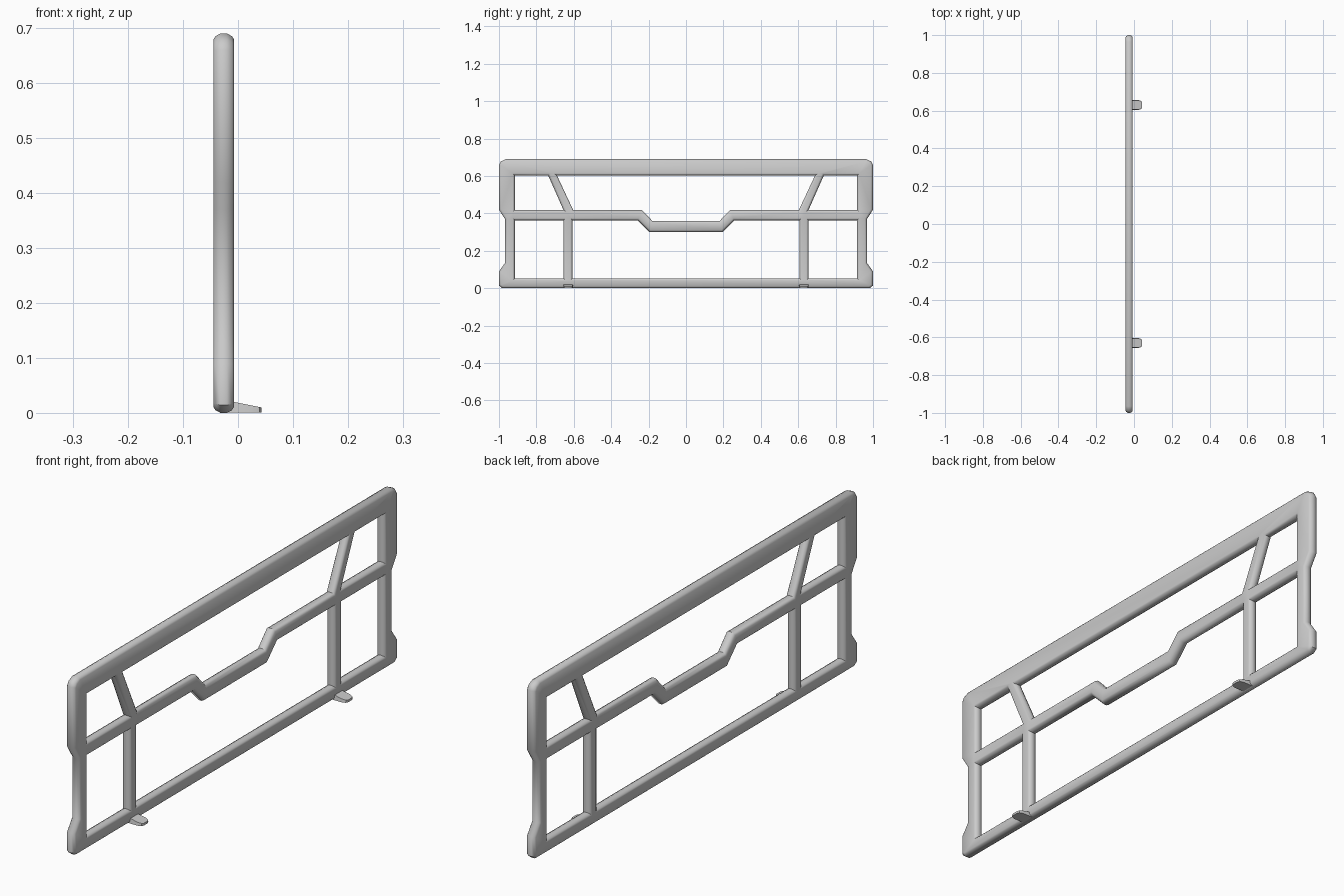
import bpy, bmesh, math
from mathutils import Vector

if "Cube" in bpy.data.objects:
    bpy.data.objects.remove(bpy.data.objects["Cube"])

grey = bpy.data.materials.new("light grey")
grey.diffuse_color = (0.6, 0.6, 0.6, 1)
grey.use_nodes = True
grey.node_tree.nodes["Principled BSDF"].inputs["Base Color"].default_value = grey.diffuse_color


def mirrored(half):
    """Close a right-half outline with its mirror image across y = 0."""
    return half + [(-y, z) for y, z in reversed(half)]


def inset_loop(pts, d):
    """Mitred offset to the left of travel by d."""
    out = []
    for i, p in enumerate(pts):
        p = Vector(p)
        a = (p - Vector(pts[i - 1])).normalized()
        b = (Vector(pts[(i + 1) % len(pts)]) - p).normalized()
        na, nb = Vector((-a.y, a.x)), Vector((-b.y, b.x))
        out.append(p + (na + nb) * (d / (1 + na.dot(nb))))
    return out


def area(pts):
    return sum(pts[i - 1][0] * p[1] - p[0] * pts[i - 1][1] for i, p in enumerate(pts)) / 2


def finish(bm, name):
    bmesh.ops.recalc_face_normals(bm, faces=bm.faces[:])
    mesh = bpy.data.meshes.new(name)
    bm.to_mesh(mesh)
    bm.free()
    mesh.materials.append(grey)
    ob = bpy.data.objects.new(name, mesh)
    bpy.context.collection.objects.link(ob)
    bpy.ops.object.select_all(action='DESELECT')
    ob.select_set(True)
    bpy.context.view_layer.objects.active = ob
    bpy.ops.object.shade_smooth_by_angle(angle=math.radians(40))
    return ob


# Outer outline and window openings, as (y, z)
outer = mirrored([(0.982, 0), (1, 0.014), (1, 0.09), (0.968, 0.135), (0.968, 0.37),
                  (1, 0.42), (1, 0.66), (0.99, 0.678), (0.965, 0.69)])
upper_mid = mirrored([(0.18, 0.36), (0.235, 0.418), (0.603, 0.418), (0.69, 0.603)])
lower_mid = mirrored([(0.607, 0.053), (0.607, 0.363), (0.258, 0.363), (0.195, 0.3)])
upper_side = [(0.655, 0.418), (0.915, 0.418), (0.915, 0.603), (0.737, 0.603)]
lower_side = [(0.655, 0.053), (0.915, 0.053), (0.915, 0.363), (0.655, 0.363)]
holes = [upper_mid, lower_mid]
for h in (upper_side, lower_side):
    holes += [h, [(-y, z) for y, z in h]]

# Frame: each outline becomes a wall with rounded edges, then both sides are capped
section = [(-0.045, 0.011), (-0.041, 0.005), (-0.032, 0),
           (-0.020, 0), (-0.011, 0.005), (-0.007, 0.011)]
bm = bmesh.new()
cap_edges = [[], []]
for k, loop in enumerate([outer] + holes):
    # outer runs counter-clockwise, holes clockwise, so inset goes into the bar
    if (area(loop) > 0) != (k == 0):
        loop = loop[::-1]
    rings = [[bm.verts.new((x, p.x, p.y)) for p in inset_loop(loop, d)] for x, d in section]
    n = len(loop)
    for r, s in zip(rings, rings[1:]):
        for i in range(n):
            bm.faces.new((r[i - 1], r[i], s[i], s[i - 1]))
    for edges, ring in zip(cap_edges, (rings[0], rings[-1])):
        edges += [bm.edges.get((ring[i - 1], ring[i])) for i in range(n)]
for edges, nx in zip(cap_edges, (-1, 1)):
    bmesh.ops.triangle_fill(bm, edges=edges, use_beauty=True, use_dissolve=False, normal=(nx, 0, 0))
finish(bm, "panel_frame")

# Feet: small tapered tabs with clipped tips
for side, label in ((1, "right"), (-1, "left")):
    plan = [(-0.02, -0.026), (0.025, -0.026), (0.039, -0.021), (0.043, -0.013),
            (0.043, 0.013), (0.039, 0.021), (0.025, 0.026), (-0.02, 0.026)]
    bm = bmesh.new()
    low = [bm.verts.new((x, side * 0.63 + y, 0.001)) for x, y in plan]
    top = [bm.verts.new((x, side * 0.63 + y * 0.93, 0.0185 - 0.2 * x)) for x, y in plan]
    bm.faces.new(low)
    bm.faces.new(top)
    for i in range(len(plan)):
        bm.faces.new((low[i - 1], low[i], top[i], top[i - 1]))
    finish(bm, "foot_" + label)
